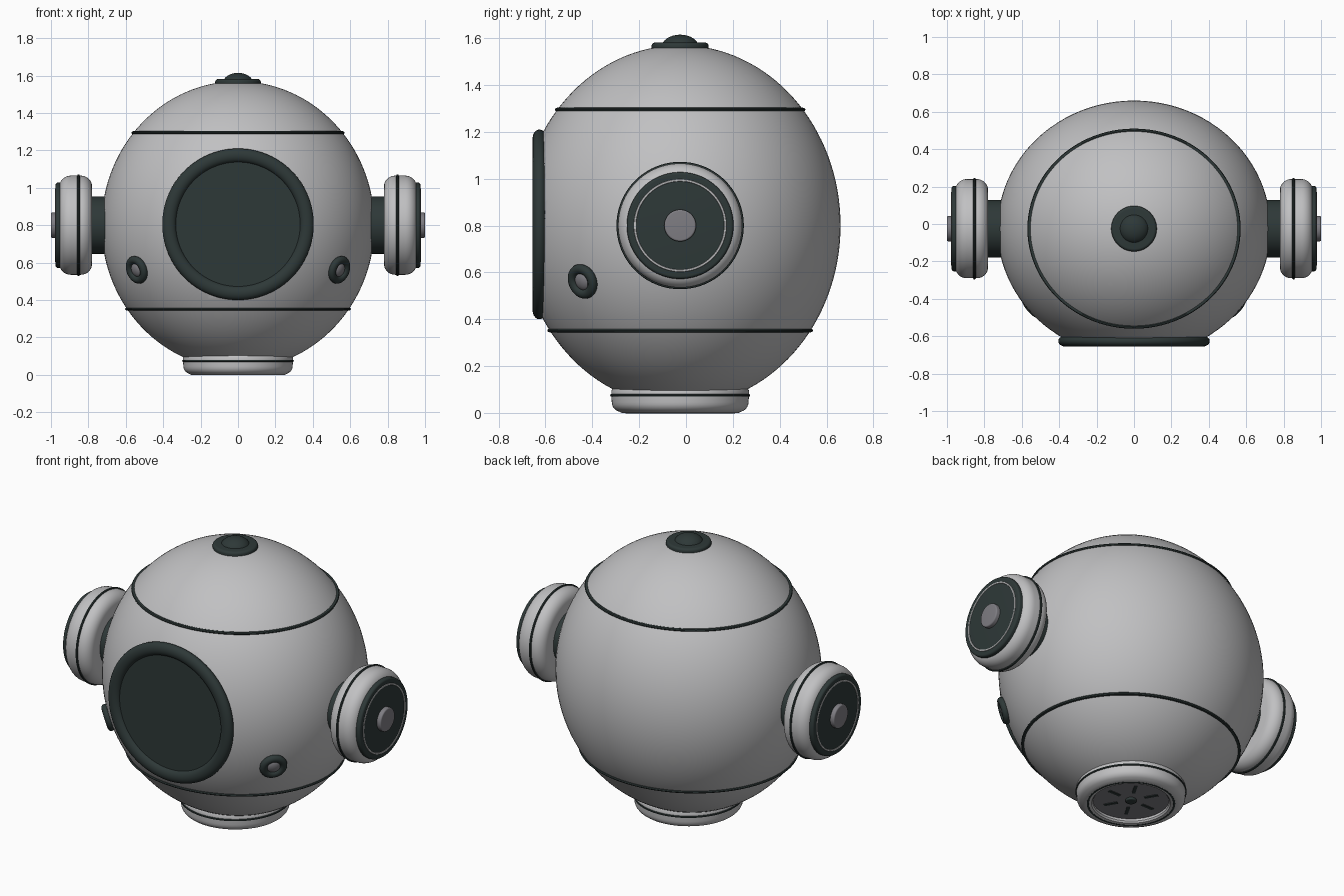
import bpy, bmesh, math
from mathutils import Vector, Matrix

if "Cube" in bpy.data.objects:
    bpy.data.objects.remove(bpy.data.objects["Cube"])


def material(name, rgb):
    m = bpy.data.materials.new(name)
    m.diffuse_color = (*rgb, 1)
    m.use_nodes = True
    m.node_tree.nodes["Principled BSDF"].inputs["Base Color"].default_value = m.diffuse_color
    return m


SHELL = material("light_grey", (0.53, 0.53, 0.54))
DARK = material("dark_green_grey", (0.027, 0.04, 0.039))
MID = material("mid_grey", (0.21, 0.205, 0.225))

CY, CZ = -0.025, 0.80                 # centre of the shell
RX, RY, RZ = 0.73, 0.685, 0.77        # shell radii
UP = Vector((0, 0, 1))


def finish(bm, name, mat, angle=35):
    bmesh.ops.remove_doubles(bm, verts=bm.verts, dist=1e-5)
    bmesh.ops.recalc_face_normals(bm, faces=bm.faces)
    mesh = bpy.data.meshes.new(name)
    bm.to_mesh(mesh)
    bm.free()
    mesh.shade_smooth()
    mesh.set_sharp_from_angle(angle=math.radians(angle))
    mesh.materials.append(mat)
    ob = bpy.data.objects.new(name, mesh)
    bpy.context.collection.objects.link(ob)
    return ob


def lathe(name, profile, mat, centre, axis=UP, steps=64, sx=1, sy=1):
    """Spin a closed (radius, height) profile around an axis."""
    bm = bmesh.new()
    rings = []
    for i in range(steps):
        a = 2 * math.pi * i / steps
        rings.append([bm.verts.new((r * math.cos(a) * sx, r * math.sin(a) * sy, h))
                      for r, h in profile])
    n = len(profile)
    for i in range(steps):
        p, q = rings[i], rings[(i + 1) % steps]
        for j in range(n):
            k = (j + 1) % n
            if profile[j][0] < 1e-6 and profile[k][0] < 1e-6:
                continue
            bm.faces.new((p[j], q[j], q[k], p[k]))
    rot = Vector(axis).to_track_quat('Z', 'Y').to_matrix().to_4x4()
    bmesh.ops.transform(bm, matrix=Matrix.Translation(centre) @ rot, verts=bm.verts)
    return finish(bm, name, mat)


def oval(r, h, a, b, n=12):
    """Oval cross-section for a ring."""
    return [(r + a * math.cos(2 * math.pi * i / n), h + b * math.sin(2 * math.pi * i / n))
            for i in range(n)]


def drum(r, h0, h1, b0=0.0, b1=0.0, n=6):
    """Solid disc profile with rounded lower and upper edges."""
    pts = [(0, h0)]
    for i in range(n + 1):
        t = math.pi / 2 * i / n
        pts.append((r - b0 + b0 * math.sin(t), h0 + b0 - b0 * math.cos(t)))
    for i in range(n + 1):
        t = math.pi / 2 * i / n
        pts.append((r - b1 + b1 * math.cos(t), h1 - b1 + b1 * math.sin(t)))
    pts.append((0, h1))
    return [p for i, p in enumerate(pts) if i == 0 or p != pts[i - 1]]


# Shell: ellipsoid sliced flat at the front for the visor
bm = bmesh.new()
bmesh.ops.create_uvsphere(bm, u_segments=96, v_segments=64, radius=1)
bmesh.ops.transform(bm, matrix=Matrix.Translation((0, CY, CZ)) @ Matrix.Diagonal((RX, RY, RZ, 1)),
                    verts=bm.verts)
cut = bmesh.ops.bisect_plane(bm, geom=bm.verts[:] + bm.edges[:] + bm.faces[:],
                             plane_co=(0, -0.615, 0), plane_no=(0, -1, 0), clear_outer=True)
bmesh.ops.holes_fill(bm, edges=[e for e in bm.edges if e.is_boundary])
finish(bm, "shell", SHELL)

# Seam bands around the shell
for name, z in (("upper_seam", 1.295), ("lower_seam", 0.352)):
    s = math.sqrt(1 - ((z - CZ) / RZ) ** 2)
    lathe(name, oval(RX * s, 0, 0.011, 0.008, 8), DARK, (0, CY, z), steps=96,
          sy=RY / RX)

# Visor rim and glass
FRONT = Vector((0, -1, 0))
lathe("visor_rim", oval(0.368, 0, 0.037, 0.029, 20), DARK, (0, -0.626, 0.805), FRONT, 96)
lathe("visor_glass", drum(0.36, -0.02, 0.007), DARK, (0, -0.626, 0.805), FRONT, 96)

# Top knob
lathe("knob_base", drum(0.122, -0.03, 0.021, 0, 0.015), DARK, (0, CY, 1.56))
dome = [(0, 0)] + [(0.08 * math.cos(t), 0.055 * math.sin(t))
                   for t in (math.pi / 16 * i for i in range(9))]
lathe("knob_dome", dome, DARK, (0, CY, 1.56))

for side, label in ((-1, "left"), (1, "right")):
    # Ear cup assembly
    out, c = Vector((side, 0, 0)), (0, CY, CZ)
    lathe(label + "_ear_stalk", drum(0.153, 0.66, 0.80), DARK, c, out)
    lathe(label + "_ear_cup", drum(0.265, 0.78, 0.955, 0.06, 0.06, 8), SHELL, c, out, 80)
    lathe(label + "_ear_seam", oval(0.265, 0.853, 0.007, 0.007, 8), DARK, c, out, 80)
    lathe(label + "_ear_disc", drum(0.228, 0.93, 0.975, 0, 0.012), DARK, c, out, 80)
    lathe(label + "_ear_trim", oval(0.193, 0.975, 0.005, 0.003, 8), SHELL, c, out, 80)
    lathe(label + "_ear_button", drum(0.068, 0.95, 1.0, 0, 0.008), MID, c, out, 48)

    # Small port low on the cheek, facing along the shell normal
    p = Vector((side * 0.54 / RX, -0.415 / RY, -0.238 / RZ)).normalized()
    pos = Vector((p.x * RX, p.y * RY + CY, p.z * RZ + CZ))
    normal = Vector((p.x / RX, p.y / RY, p.z / RZ)).normalized()
    lathe(label + "_port_rim", oval(0.055, 0.006, 0.021, 0.02), DARK, pos, normal, 40)
    bead = [(0, -0.01)] + [(0.042 * math.cos(t), 0.024 * math.sin(t))
                           for t in (math.pi / 12 * i for i in range(7))]
    lathe(label + "_port_bead", bead, MID, pos, normal, 32)

# Neck collar: rounded ring with an open underside
collar = [(0.205, 0.11), (0.205, 0.012), (0.212, 0.003), (0.225, 0.0), (0.25, 0.0)]
collar += [(0.25 + 0.042 * math.sin(t), 0.046 - 0.042 * math.cos(t))
           for t in (math.pi / 12 * i for i in range(1, 7))]
collar += [(0.294, 0.075), (0.294, 0.095), (0.285, 0.11)]
lathe("neck_collar", collar, SHELL, (0, CY, 0), steps=80)
lathe("neck_seam", oval(0.293, 0.075, 0.006, 0.006, 8), DARK, (0, CY, 0), steps=80)
lathe("neck_inner_seam", oval(0.232, 0.002, 0.007, 0.004, 8), DARK, (0, CY, 0), steps=80)
lathe("neck_floor", drum(0.206, 0.025, 0.06), MID, (0, CY, 0))
lathe("neck_hub", drum(0.03, 0.012, 0.03, 0.006), DARK, (0, CY, 0), steps=32)

# Slots radiating around the hub
bm = bmesh.new()
for i in range(6):
    m = (Matrix.Translation((0, CY, 0.024)) @ Matrix.Rotation(i * math.pi / 3, 4, 'Z')
         @ Matrix.Translation((0.115, 0, 0)) @ Matrix.Diagonal((0.075, 0.018, 0.006, 1)))
    bmesh.ops.create_cube(bm, size=1, matrix=m)
finish(bm, "neck_slots", DARK)
